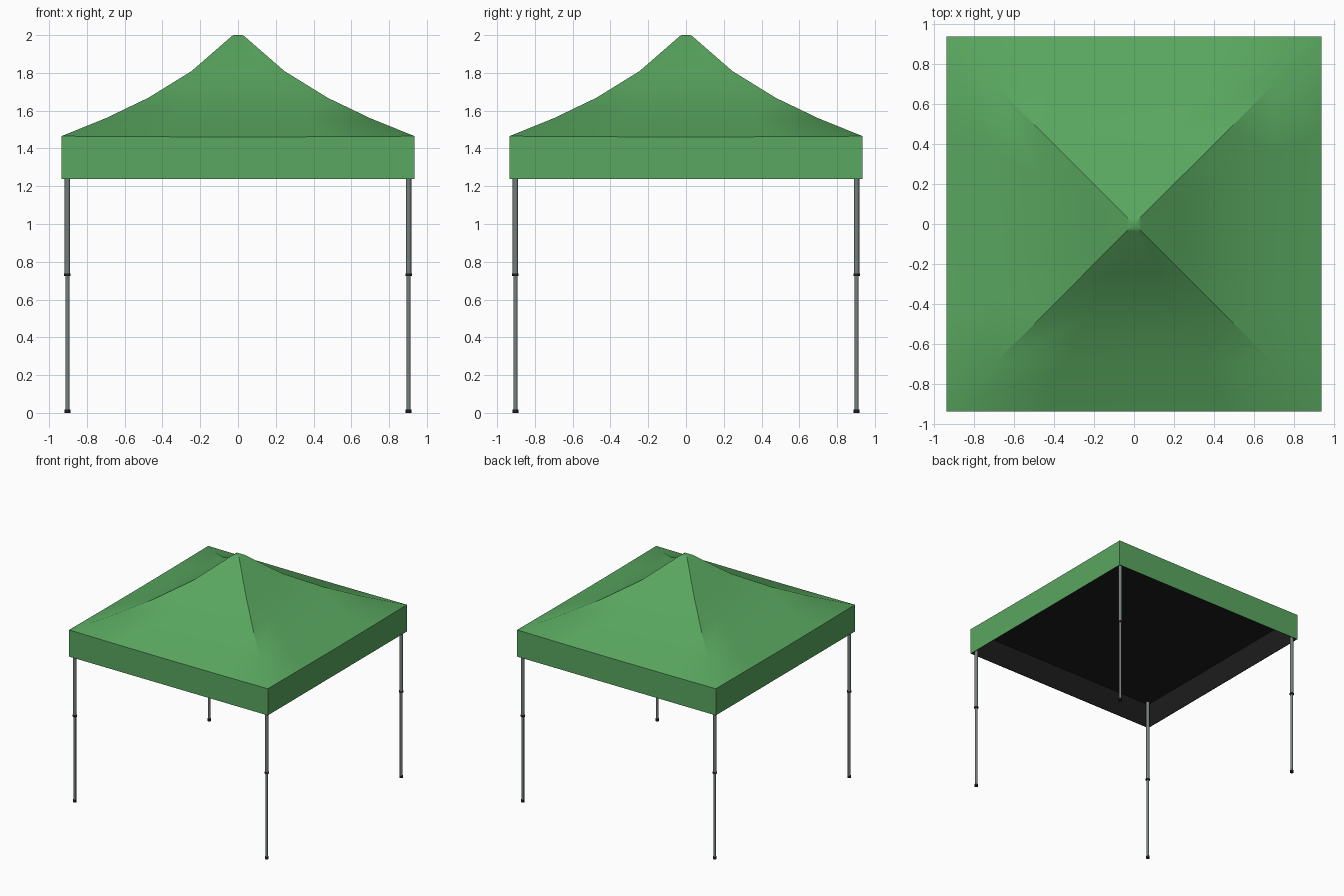
import bpy, bmesh, math
from mathutils import Vector

if "Cube" in bpy.data.objects:
    bpy.data.objects.remove(bpy.data.objects["Cube"])


def material(name, rgb):
    m = bpy.data.materials.new(name)
    m.diffuse_color = (*rgb, 1)
    m.use_nodes = True
    m.node_tree.nodes["Principled BSDF"].inputs["Base Color"].default_value = m.diffuse_color
    return m


GREEN = material("green fabric", (0.10, 0.385, 0.115))
BLACK = material("black", (0.012, 0.012, 0.012))
GREY = material("grey metal", (0.17, 0.21, 0.20))


def smooth(ob, angle):
    bpy.ops.object.select_all(action='DESELECT')
    ob.select_set(True)
    bpy.context.view_layer.objects.active = ob
    bpy.ops.object.shade_smooth_by_angle(angle=math.radians(angle))


SEG = 4


def ring_points(h, z, sag):
    corners = [Vector((-h, -h)), Vector((h, -h)), Vector((h, h)), Vector((-h, h))]
    for i in range(4):
        a, b = corners[i], corners[(i + 1) % 4]
        for k in range(SEG):
            t = k / SEG
            p = a.lerp(b, t)
            yield (p.x, p.y, z - sag * math.sin(math.pi * t))


def ring_sheet(name, profile, mat, cap=False, inward=False):
    """Loft square rings (half width, z, sag) into one fabric sheet."""
    bm = bmesh.new()
    rings = [[bm.verts.new(p) for p in ring_points(*r)] for r in profile]
    n = 4 * SEG
    for lo, hi in zip(rings, rings[1:]):
        for i in range(n):
            j = (i + 1) % n
            bm.faces.new((lo[i], lo[j], hi[j], hi[i]))
    if cap:
        bm.faces.new(rings[-1])
    if inward:
        bmesh.ops.reverse_faces(bm, faces=bm.faces[:])
    me = bpy.data.meshes.new(name)
    bm.to_mesh(me)
    bm.free()
    me.materials.append(mat)
    ob = bpy.data.objects.new(name, me)
    bpy.context.collection.objects.link(ob)
    return ob


# Roof with concave slopes, and the straight valance below it
EAVE = (0.935, 1.465, 0.004)
roof = ring_sheet("canopy_roof", [EAVE, (0.70, 1.56, 0.003), (0.475, 1.668, 0.002),
                                  (0.245, 1.81, 0), (0.035, 1.993, 0), (0.022, 2.0, 0)],
                  GREEN, cap=True)
smooth(roof, 32)
ring_sheet("valance", [(0.935, 1.238, 0), EAVE], GREEN)

# Black lining: inside of the valance and a flat ceiling
ring_sheet("lining", [(0.935, 1.238, 0), (0.931, 1.238, 0), (0.931, 1.452, 0)],
           BLACK, cap=True, inward=True)


def tube(name, x, y, z0, z1, r, mat):
    bpy.ops.mesh.primitive_cylinder_add(vertices=16, radius=r, depth=z1 - z0,
                                        location=(x, y, (z0 + z1) / 2))
    ob = bpy.context.object
    ob.name = name
    ob.data.materials.append(mat)
    smooth(ob, 40)


# Telescopic legs with collars and feet
for side, sx in (("left", -1), ("right", 1)):
    for end, sy in (("front", -1), ("back", 1)):
        x, y = 0.903 * sx, 0.903 * sy
        leg = f"{end}_{side}_"
        tube(leg + "upper_leg", x, y, 0.735, 1.45, 0.0145, GREY)
        tube(leg + "lower_leg", x, y, 0.01, 0.74, 0.0115, GREY)
        tube(leg + "collar", x, y, 0.726, 0.738, 0.0175, BLACK)
        tube(leg + "foot", x, y, 0.0, 0.018, 0.015, BLACK)
